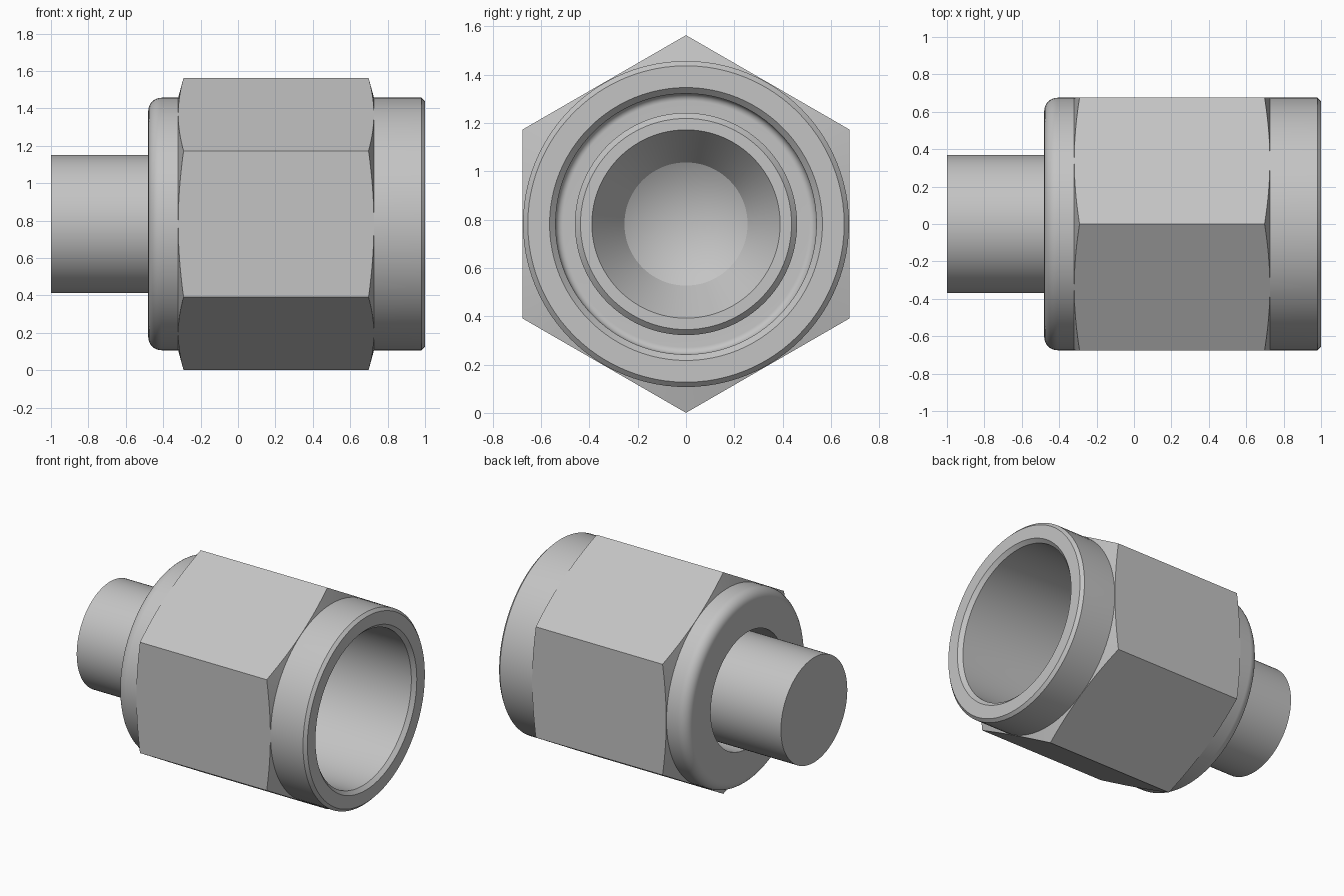
import bpy, bmesh, math

if "Cube" in bpy.data.objects:
    bpy.data.objects.remove(bpy.data.objects["Cube"])

ZC = 0.782          # height of the axis
SEG = 96            # steps around the axis
APOTHEM, CORNER = 0.677, 0.782

metal = bpy.data.materials.new("grey_metal")
metal.diffuse_color = (0.55, 0.55, 0.55, 1)
metal.use_nodes = True
metal.node_tree.nodes["Principled BSDF"].inputs["Base Color"].default_value = metal.diffuse_color


def spot(x, r, i):
    a = 2 * math.pi * i / SEG
    return (x, r * math.sin(a), ZC + r * math.cos(a))


def finish(bm, name):
    mesh = bpy.data.meshes.new(name)
    bm.to_mesh(mesh)
    bm.free()
    mesh.materials.append(metal)
    ob = bpy.data.objects.new(name, mesh)
    bpy.context.collection.objects.link(ob)
    bpy.ops.object.select_all(action='DESELECT')
    ob.select_set(True)
    bpy.context.view_layer.objects.active = ob
    bpy.ops.object.shade_smooth_by_angle(angle=math.radians(25))


def lathe(name, profile, closed):
    """Spin (x, r) points around the x axis."""
    bm = bmesh.new()
    rings = []
    for x, r in profile:
        if r == 0:
            rings.append([bm.verts.new((x, 0, ZC))] * SEG)
        else:
            rings.append([bm.verts.new(spot(x, r, i)) for i in range(SEG)])
    pairs = list(zip(rings, rings[1:]))
    if closed:
        pairs.append((rings[-1], rings[0]))
    for a, b in pairs:
        for i in range(SEG):
            j = (i + 1) % SEG
            bm.faces.new(dict.fromkeys((a[i], b[i], b[j], a[j])))
    bmesh.ops.recalc_face_normals(bm, faces=bm.faces)
    finish(bm, name)


def arc(cx, cr, rad, start, end, n=8):
    out = []
    for k in range(n + 1):
        t = math.radians(start + (end - start) * k / n)
        out.append((cx + rad * math.cos(t), cr + rad * math.sin(t)))
    return out


# Round nut body: rounded back edge, chamfered mouth, bore with filleted floor
lathe("nut_body",
      [(-0.48, 0.41)] + arc(-0.41, 0.605, 0.07, 180, 90)
      + [(0.98, 0.675), (1.0, 0.655), (1.0, 0.565), (0.975, 0.54)]
      + arc(-0.22, 0.51, 0.03, 90, 180) + [(-0.25, 0.41)], True)

# Tube with a collar inside the nut and a conical seat ending in a drill point
lathe("tube_and_collar",
      [(-1.0, 0), (-1.0, 0.37), (-0.25, 0.37), (-0.25, 0.46), (-0.023, 0.46),
       (0.0, 0.437), (0.0, 0.39), (-0.2, 0.255), (-0.35, 0)], False)

# Hexagon sleeve, each end trimmed by a shallow cone
bm = bmesh.new()
base, x0, x1, run = 0.672, -0.321, 0.728, 0.03
left, right, left_rim, right_rim = [], [], [], []
for i in range(SEG):
    a = (2 * math.pi * i / SEG) % (math.pi / 3) - math.pi / 6
    r = APOTHEM / math.cos(a)
    d = run * (r - base) / (CORNER - base)
    left_rim.append(bm.verts.new(spot(x0, base, i)))
    left.append(bm.verts.new(spot(x0 + d, r, i)))
    right.append(bm.verts.new(spot(x1 - d, r, i)))
    right_rim.append(bm.verts.new(spot(x1, base, i)))
for i in range(SEG):
    j = (i + 1) % SEG
    for a, b in ((left_rim, left), (left, right), (right, right_rim)):
        bm.faces.new((a[i], b[i], b[j], a[j]))
finish(bm, "hexagon_sleeve")
